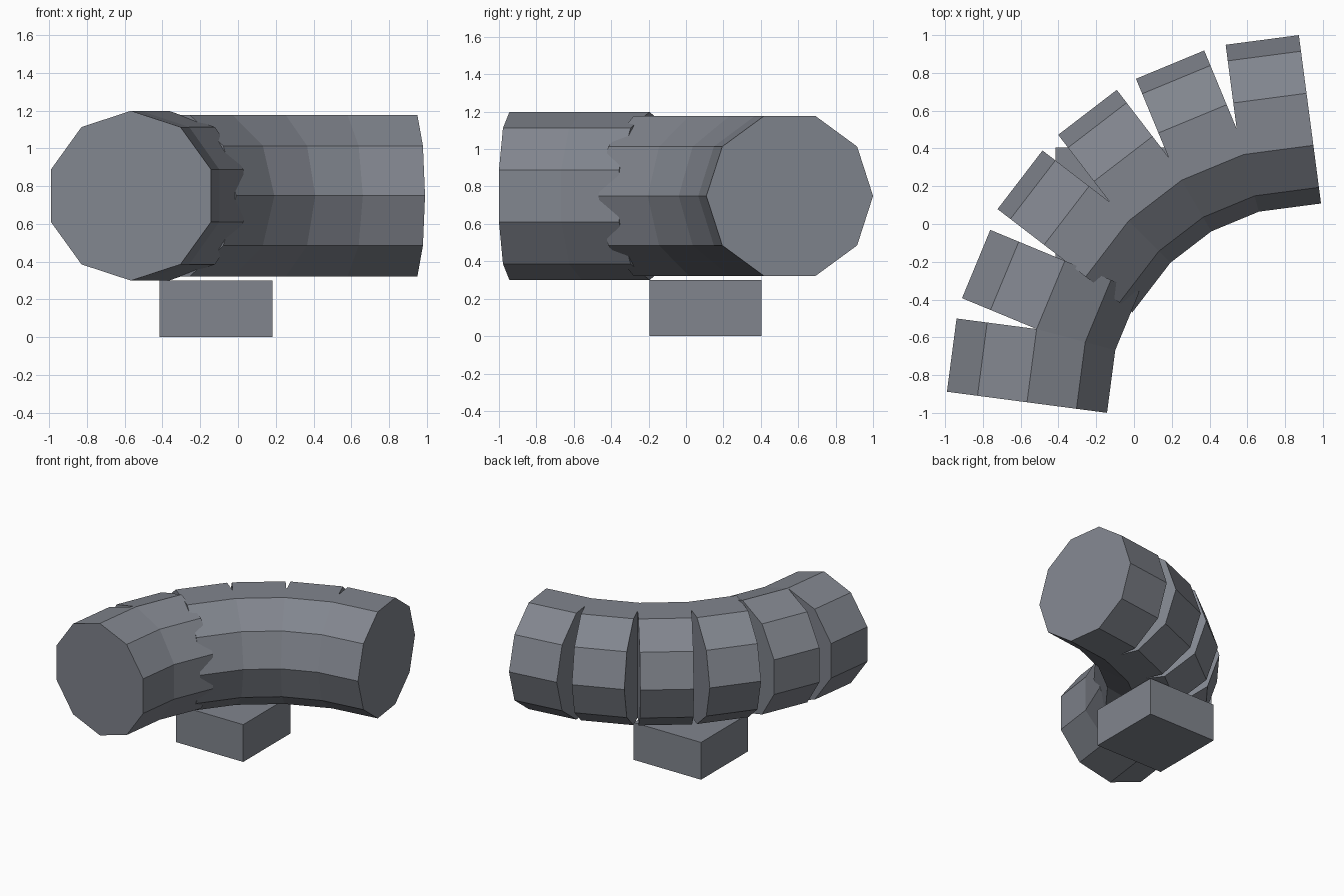
import bpy
import bmesh
from math import sin, cos, pi, radians
from mathutils import Matrix, Vector

cube = bpy.data.objects.get("Cube")
if cube:
    bpy.data.objects.remove(cube, do_unlink=True)

UNIT = 2 / 6.673
RADIUS = 1.5 * UNIT          # tube radius
BEND = 5 * UNIT              # bend radius of the tube axis
CENTRE = Vector((3.109 * UNIT, -3.15 * UNIT, 2.5 * UNIT))
SIDES = 10
SEGMENTS = 6

grey = bpy.data.materials.new("slate grey")
grey.use_nodes = True
colour = (0.22, 0.235, 0.27, 1)
grey.diffuse_color = colour
grey.node_tree.nodes["Principled BSDF"].inputs["Base Color"].default_value = colour


def make_object(name, bm, matrix):
    bmesh.ops.recalc_face_normals(bm, faces=bm.faces)
    mesh = bpy.data.meshes.new(name)
    bm.to_mesh(mesh)
    bm.free()
    mesh.materials.append(grey)
    obj = bpy.data.objects.new(name, mesh)
    obj.matrix_world = matrix
    bpy.context.collection.objects.link(obj)
    return obj


def hinge(i):
    a = pi - i * (pi / 2) / SEGMENTS
    return CENTRE + BEND * Vector((cos(a), sin(a), 0))


def tube_segment(i):
    """Straight ten-sided prism between two neighbouring hinge points."""
    start, end = hinge(i), hinge(i + 1)
    axis = end - start
    # The first two segments have a corner on top, the others a flat
    turn = pi / 2 if i < 2 else 0
    bm = bmesh.new()
    ring = []
    for k in range(SIDES):
        a = turn + 2 * pi * k / SIDES
        ring.append(bm.verts.new((0, RADIUS * cos(a), RADIUS * sin(a))))
    cap = bm.faces.new(ring)
    far = bmesh.ops.extrude_face_region(bm, geom=[cap], use_keep_orig=True)["geom"]
    bmesh.ops.translate(bm, vec=(axis.length, 0, 0),
                        verts=[v for v in far if isinstance(v, bmesh.types.BMVert)])
    heading = radians(82.5 - 15 * i)
    make_object(f"tube_segment_{i + 1}", bm,
                Matrix.Translation(start) @ Matrix.Rotation(heading, 4, 'Z'))


# Curved tube, segments hinged at the axis so the outside opens in wedges
for i in range(SEGMENTS):
    tube_segment(i)

# Base block under the middle of the bend
bm = bmesh.new()
bmesh.ops.create_cube(bm, size=1)
bmesh.ops.scale(bm, vec=(2 * UNIT, 2 * UNIT, UNIT), verts=bm.verts)
place = CENTRE + UNIT * Vector((-3.5, 3.5, 0))
place.z = UNIT / 2
make_object("base_block", bm, Matrix.Translation(place))
